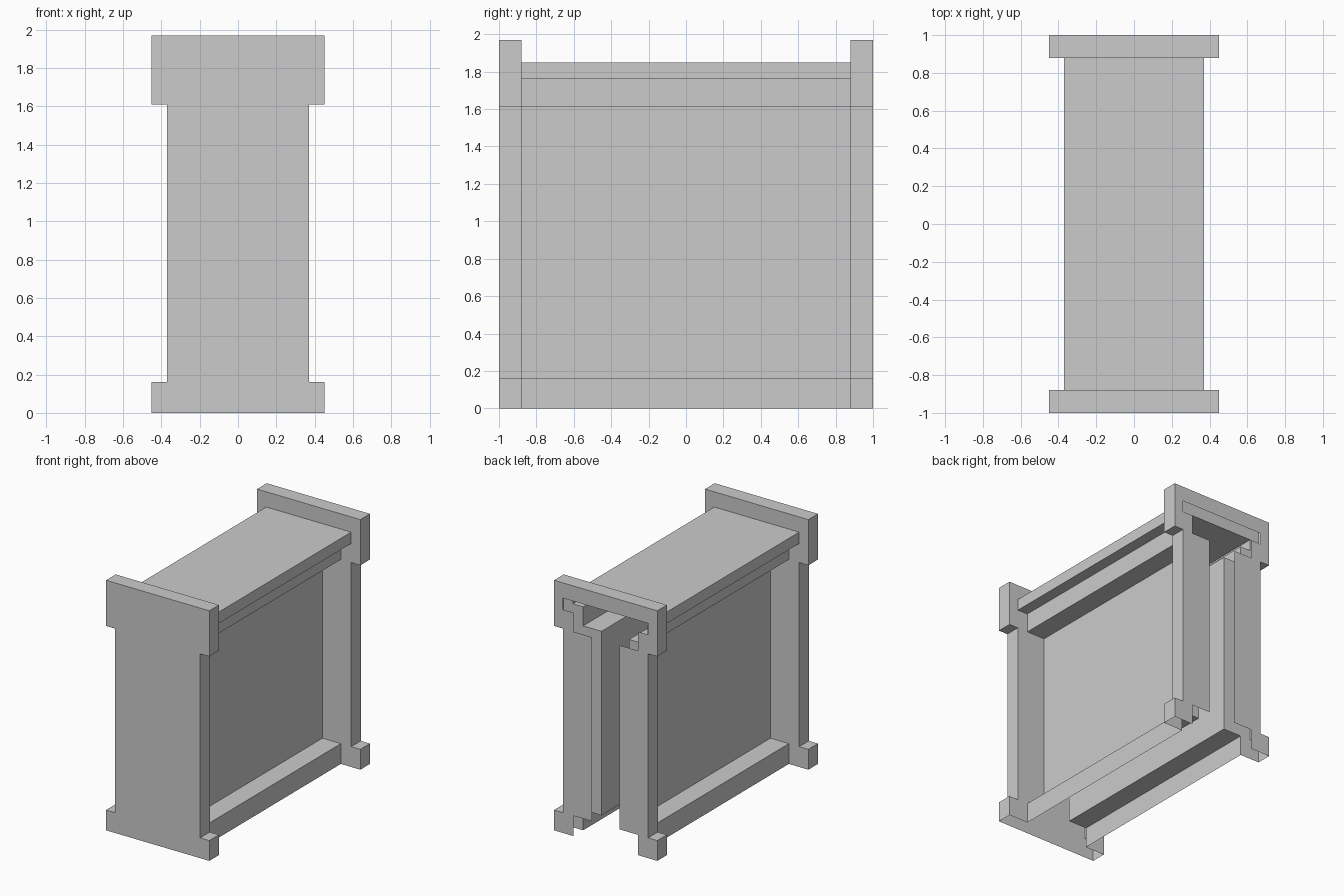
import bpy

if "Cube" in bpy.data.objects:
    bpy.data.objects.remove(bpy.data.objects["Cube"])

# Half profiles (x, z) from the ground up; both are open at the bottom
OUTER = [(.45, 0), (.45, .16), (.37, .16), (.37, 1.61), (.45, 1.61), (.45, 1.97)]
INNER = [(.28, 0), (.28, .16), (.12, .16), (.12, 1.61), (.28, 1.61),
         (.28, 1.76), (.37, 1.76), (.37, 1.85)]


def mirrored(half):
    """Full profile, from the right foot over the top to the left foot."""
    return half + [(-x, z) for x, z in reversed(half)]


def make(name, verts, faces):
    mesh = bpy.data.meshes.new(name)
    mesh.from_pydata(verts, [], faces)
    mesh.update()
    obj = bpy.data.objects.new(name, mesh)
    bpy.context.collection.objects.link(obj)
    return obj


def sweep(name, half, y0, y1):
    """Thin shell: the profile swept along y, with open ends and open bottom."""
    prof = mirrored(half)
    n = len(prof)
    verts = [(x, y, z) for y in (y0, y1) for x, z in prof]
    return make(name, verts, [(i, i + n, i + n + 1, i + 1) for i in range(n - 1)])


def sheet(name, outline, y, facing):
    """Flat n-gon in the xz plane, facing -y (-1) or +y (1)."""
    face = list(range(len(outline)))
    if facing < 0:
        face.reverse()
    face.reverse()
    return make(name, [(x, y, z) for x, z in outline],
                [face[::-1]])


outer, inner = mirrored(OUTER), mirrored(INNER)
ring = outer + inner[::-1]          # end frame with the body-shaped opening

# Hollow body with stepped cornice, recessed panels and base ledge
sweep("body_shell", INNER, -.88, .88)

# Front end: closed outer face
sweep("front_end_rim", OUTER, -1, -.88)
sheet("front_end_face", outer, -1, -1)
sheet("front_end_inner_frame", ring, -.88, 1)

# Back end: open frame on both faces
sweep("back_end_rim", OUTER, .88, 1)
sheet("back_end_inner_frame", ring, .88, -1)
sheet("back_end_frame", ring, 1, 1)
